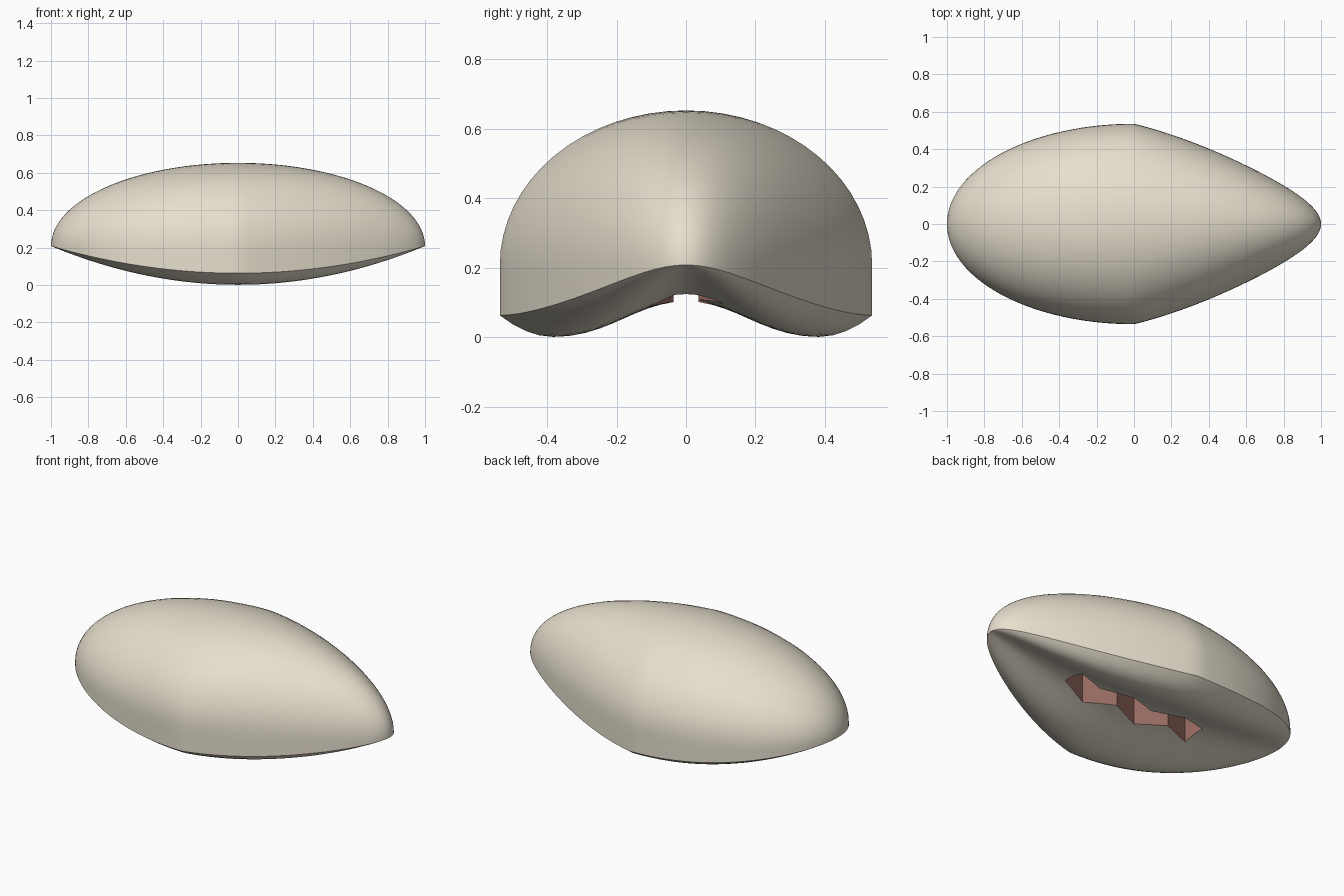
import bpy, bmesh, math

if "Cube" in bpy.data.objects:
    bpy.data.objects.remove(bpy.data.objects["Cube"])


def material(name, color):
    m = bpy.data.materials.new(name)
    m.diffuse_color = (*color, 1)
    m.use_nodes = True
    m.node_tree.nodes["Principled BSDF"].inputs["Base Color"].default_value = m.diffuse_color
    return m


def make_object(name, bm, mats):
    bmesh.ops.recalc_face_normals(bm, faces=bm.faces)
    me = bpy.data.meshes.new(name)
    bm.to_mesh(me)
    bm.free()
    for m in mats:
        me.materials.append(m)
    ob = bpy.data.objects.new(name, me)
    bpy.context.collection.objects.link(ob)
    return ob


mats = [material("shell_cream", (0.80, 0.74, 0.62)),
        material("opening_brown", (0.36, 0.17, 0.14))]

Z0 = 0.208       # height of the two tips
HALF_W = 0.536


def underside(v):
    """Depth of the belly below the tips; v = 0 centre groove, 1 rim."""
    if v < 0.71:
        return 0.156 - 0.051 * math.cos(math.pi * v / 0.71)
    return 0.207 - 0.062 * ((v - 0.71) / 0.29) ** 2


def section(x):
    """Closed ring: dome on top, short wall, grooved belly underneath."""
    s = math.sqrt(1 - x * x)
    w = HALF_W * s * (1 - 0.45 * max(x, 0))
    pts = []
    for i in range(33):                                   # dome
        a = math.pi * i / 32
        pts.append((x, w * math.cos(a), Z0 + 0.445 * s * math.sin(a)))
    rim = underside(1) * s * s
    side = [(x, -w, Z0 - rim * t) for t in (0.33, 0.66)]  # wall
    belly = [(x, w * k / 14, Z0 - underside(abs(k / 14)) * s * s)
             for k in range(-14, 15)]
    other = [(x, w, z) for _, _, z in reversed(side)]
    return pts + side + belly + other


# shell body lofted along x
bm = bmesh.new()
N = 56
rings = [[bm.verts.new(p) for p in section(-math.cos(math.pi * i / N))]
         for i in range(1, N)]
for a, b in zip(rings, rings[1:]):
    for j in range(len(a)):
        k = (j + 1) % len(a)
        bm.faces.new((a[j], a[k], b[k], b[j]))
for ring, x in ((rings[0], -1), (rings[-1], 1)):
    tip = bm.verts.new((x, 0, Z0))
    for j in range(len(ring)):
        bm.faces.new((ring[j], ring[(j + 1) % len(ring)], tip))
shell = make_object("shell", bm, mats)

# zigzag cutter for the toothed opening
bm = bmesh.new()
xs = [-0.45 + 0.18 * i for i in range(6)]
mid = [-0.036 if i % 2 == 0 else 0.036 for i in range(6)]
outline = ([(x, m - 0.072) for x, m in zip(xs, mid)] +
           [(x, m + 0.072) for x, m in reversed(list(zip(xs, mid)))])
face = bm.faces.new([bm.verts.new((x, y, -0.1)) for x, y in outline])
ext = bmesh.ops.extrude_face_region(bm, geom=[face])
for v in ext["geom"]:
    if isinstance(v, bmesh.types.BMVert):
        v.co.z = 0.28
for f in bm.faces:
    f.material_index = 1
cutter = make_object("opening_cutter", bm, mats)
cutter.hide_render = True
cutter.hide_set(True)

mod = shell.modifiers.new("opening", 'BOOLEAN')
mod.operation = 'DIFFERENCE'
mod.solver = 'EXACT'
mod.object = cutter

# bake the opening, then smooth the shell and keep its edges crisp
bpy.context.view_layer.objects.active = shell
shell.select_set(True)
bpy.ops.object.modifier_apply(modifier=mod.name)
bpy.data.objects.remove(cutter)
bpy.ops.object.shade_smooth_by_angle(angle=math.radians(35))
